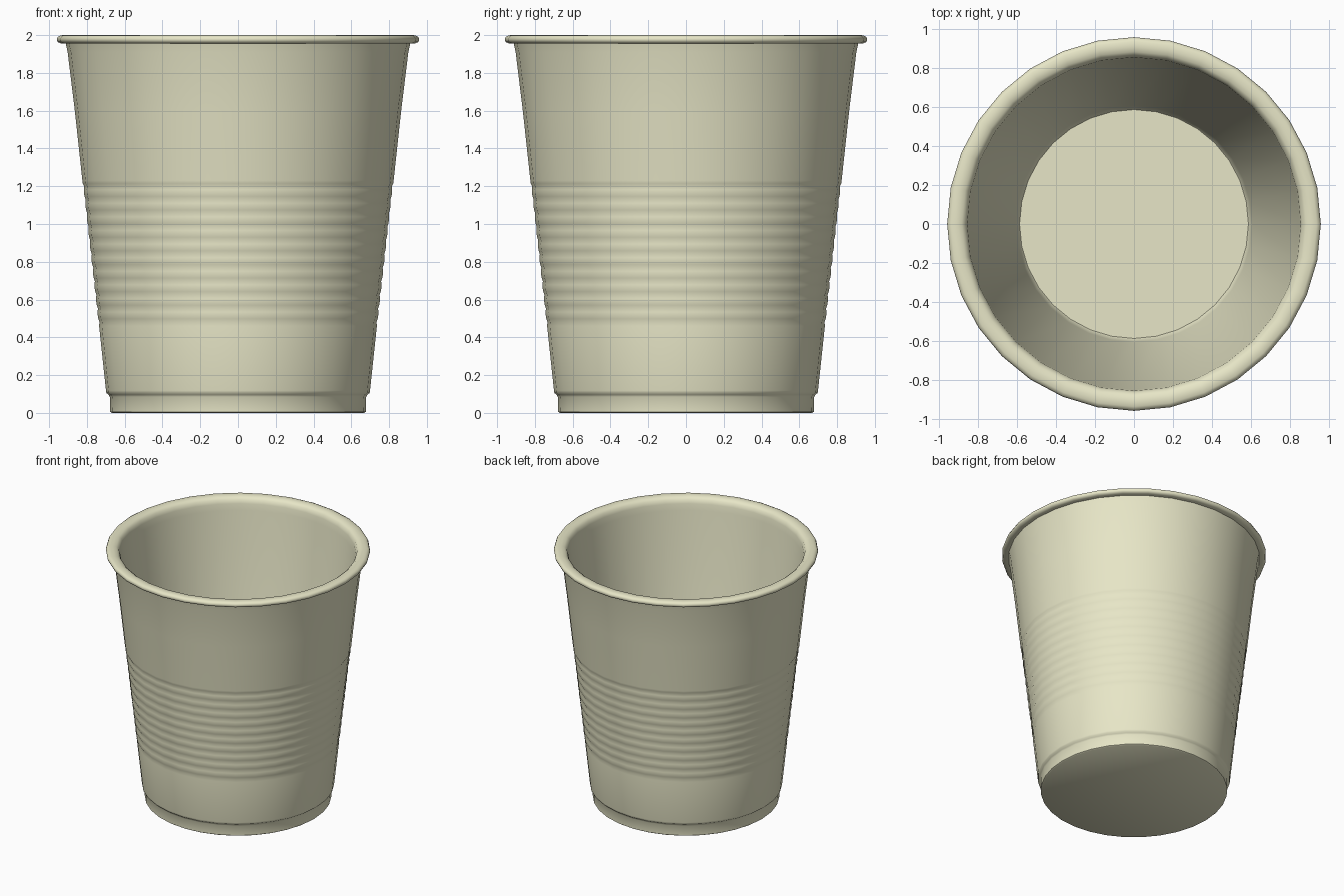
import bpy, bmesh, math

if "Cube" in bpy.data.objects:
    bpy.data.objects.remove(bpy.data.objects["Cube"])

SIDES = 32
FLOOR = 0.08

def wall_radius(z):
    # outer taper of the cup wall
    return 0.696 + (z - 0.11) * 0.1125

# base foot and lower wall
profile = [(0, 0), (0.668, 0), (0.677, 0.006), (0.679, 0.085), (0.685, 0.096),
           (0.697, 0.105), (0.699, 0.118), (wall_radius(0.46), 0.46)]

# ten shallow grip ribs between z = 0.48 and z = 1.2
z0, pitch = 0.48, 0.072
for i in range(10):
    for t, bulge in ((0, -0.004), (0.25, 0), (0.5, 0.001), (0.75, 0)):
        z = z0 + (i + t) * pitch
        profile.append((wall_radius(z) + bulge, z))
profile += [(wall_radius(1.2) - 0.004, 1.2), (wall_radius(1.215) + 0.002, 1.215),
            (wall_radius(1.23) + 0.002, 1.23)]

# upper wall and rolled rim
profile += [(0.864, 1.6), (0.902, 1.91), (0.912, 1.955), (0.938, 1.956),
            (0.954, 1.963), (0.960, 1.977), (0.954, 1.991), (0.938, 1.999),
            (0.910, 2.0), (0.885, 1.995), (0.866, 1.98), (0.857, 1.95), (0.852, 1.9)]

# smooth inner wall and floor
profile += [(0.607, FLOOR + 0.06), (0.594, FLOOR + 0.008), (0.588, FLOOR),
            (0.57, FLOOR), (0, FLOOR)]

bm = bmesh.new()
verts = [bm.verts.new((r, 0, z)) for r, z in profile]
edges = [bm.edges.new(pair) for pair in zip(verts, verts[1:])]
bmesh.ops.spin(bm, geom=verts + edges, cent=(0, 0, 0), axis=(0, 0, 1),
               angle=math.tau, steps=SIDES, use_merge=False)
bmesh.ops.remove_doubles(bm, verts=bm.verts, dist=0.0005)
bmesh.ops.recalc_face_normals(bm, faces=bm.faces)
mesh = bpy.data.meshes.new("cup")
bm.to_mesh(mesh)
bm.free()
cup = bpy.data.objects.new("cup", mesh)
bpy.context.collection.objects.link(cup)

# cream plastic
mat = bpy.data.materials.new("cream_plastic")
mat.diffuse_color = (0.80, 0.79, 0.57, 1)
mat.use_nodes = True
mat.node_tree.nodes["Principled BSDF"].inputs["Base Color"].default_value = mat.diffuse_color
mesh.materials.append(mat)

bpy.context.view_layer.objects.active = cup
cup.select_set(True)
bpy.ops.object.shade_smooth_by_angle(angle=math.radians(50))
